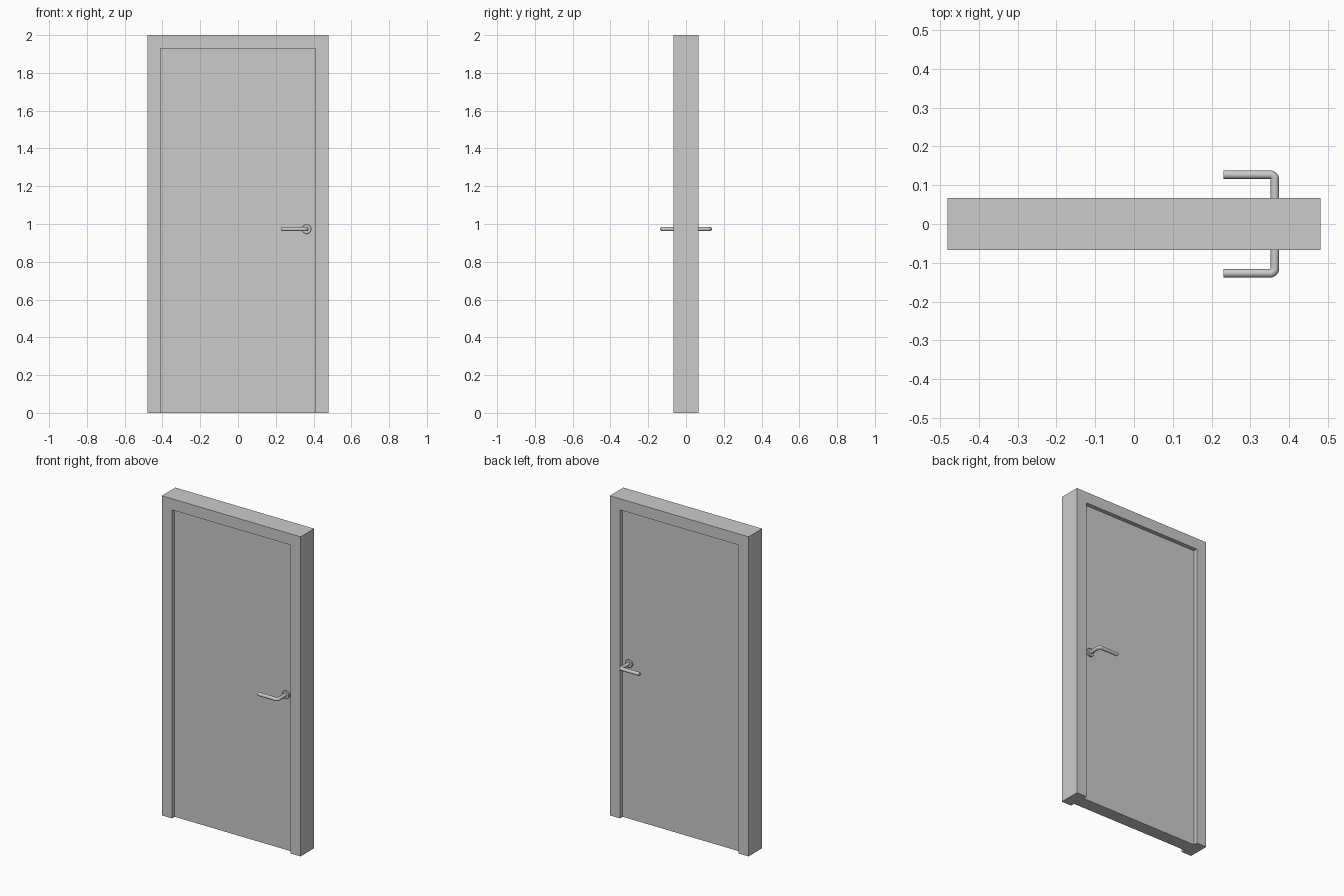
import bpy, bmesh, math
from mathutils import Matrix

if "Cube" in bpy.data.objects:
    bpy.data.objects.remove(bpy.data.objects["Cube"])

HALF_W, HALF_D, HEIGHT = 0.48, 0.067, 2.0
OPEN_X, OPEN_Z = 0.41, 1.93
LEAF_D = 0.041
HANDLE_X, HANDLE_Z = 0.363, 0.973
ROD_R, BEND_R = 0.011, 0.0125
ROD_Y, TIP_X = 0.127, 0.231


def new_object(name, bm):
    bmesh.ops.recalc_face_normals(bm, faces=bm.faces[:])
    mesh = bpy.data.meshes.new(name)
    bm.to_mesh(mesh)
    bm.free()
    obj = bpy.data.objects.new(name, mesh)
    bpy.context.collection.objects.link(obj)
    return obj


def extruded_profile(name, points, half_depth):
    """Extrude an x/z outline symmetrically along y."""
    bm = bmesh.new()
    face = bm.faces.new([bm.verts.new((x, -half_depth, z)) for x, z in points])
    res = bmesh.ops.extrude_face_region(bm, geom=[face], use_keep_orig=True)
    verts = [g for g in res["geom"] if isinstance(g, bmesh.types.BMVert)]
    bmesh.ops.translate(bm, verts=verts, vec=(0, 2 * half_depth, 0))
    return new_object(name, bm)


def smooth(obj):
    bpy.ops.object.select_all(action="DESELECT")
    obj.select_set(True)
    bpy.context.view_layer.objects.active = obj
    bpy.ops.object.shade_smooth_by_angle(angle=math.radians(35))


def rosette(name, side):
    """Round plate against the leaf, with a small chamfer on its outer rim."""
    bm = bmesh.new()
    thick = 0.010
    mat = (Matrix.Translation((HANDLE_X, side * (LEAF_D + thick / 2), HANDLE_Z))
           @ Matrix.Rotation(math.pi / 2, 4, "X"))
    bmesh.ops.create_cone(bm, cap_ends=True, segments=40, radius1=0.025,
                          radius2=0.025, depth=thick, matrix=mat)
    rim = [e for e in bm.edges
           if all(abs(v.co.y) > LEAF_D + thick / 2 for v in e.verts)]
    bmesh.ops.bevel(bm, geom=rim, offset=0.0015, segments=1, affect="EDGES")
    smooth(new_object(name, bm))


def lever(name, side):
    """Round bar leaving the leaf, then bending toward the hinge side."""
    path = [(HANDLE_X, LEAF_D - 0.005)]
    for i in range(13):
        a = math.pi / 2 * i / 12
        path.append((HANDLE_X - BEND_R + BEND_R * math.cos(a),
                     ROD_Y - BEND_R + BEND_R * math.sin(a)))
    path.append((TIP_X, ROD_Y))
    curve = bpy.data.curves.new(name, "CURVE")
    curve.dimensions = "3D"
    curve.bevel_depth = ROD_R
    curve.bevel_resolution = 6
    curve.use_fill_caps = True
    spline = curve.splines.new("POLY")
    spline.points.add(len(path) - 1)
    for p, (x, y) in zip(spline.points, path):
        p.co = (x, side * y, HANDLE_Z, 1)
    obj = bpy.data.objects.new(name, curve)
    bpy.context.collection.objects.link(obj)
    bpy.ops.object.select_all(action="DESELECT")
    obj.select_set(True)
    bpy.context.view_layer.objects.active = obj
    bpy.ops.object.convert(target="MESH")
    smooth(bpy.context.view_layer.objects.active)


# Frame: one upside-down U with two jambs and a head
extruded_profile("door_frame", [
    (-HALF_W, 0), (-HALF_W, HEIGHT), (HALF_W, HEIGHT), (HALF_W, 0),
    (OPEN_X, 0), (OPEN_X, OPEN_Z), (-OPEN_X, OPEN_Z), (-OPEN_X, 0)], HALF_D)

# Leaf: plain slab recessed on both faces
extruded_profile("door_leaf", [
    (-OPEN_X, 0), (-OPEN_X, OPEN_Z), (OPEN_X, OPEN_Z), (OPEN_X, 0)], LEAF_D)

# Matching handle on each face
for label, side in (("front", -1), ("back", 1)):
    rosette(label + "_handle_rosette", side)
    lever(label + "_handle_lever", side)
